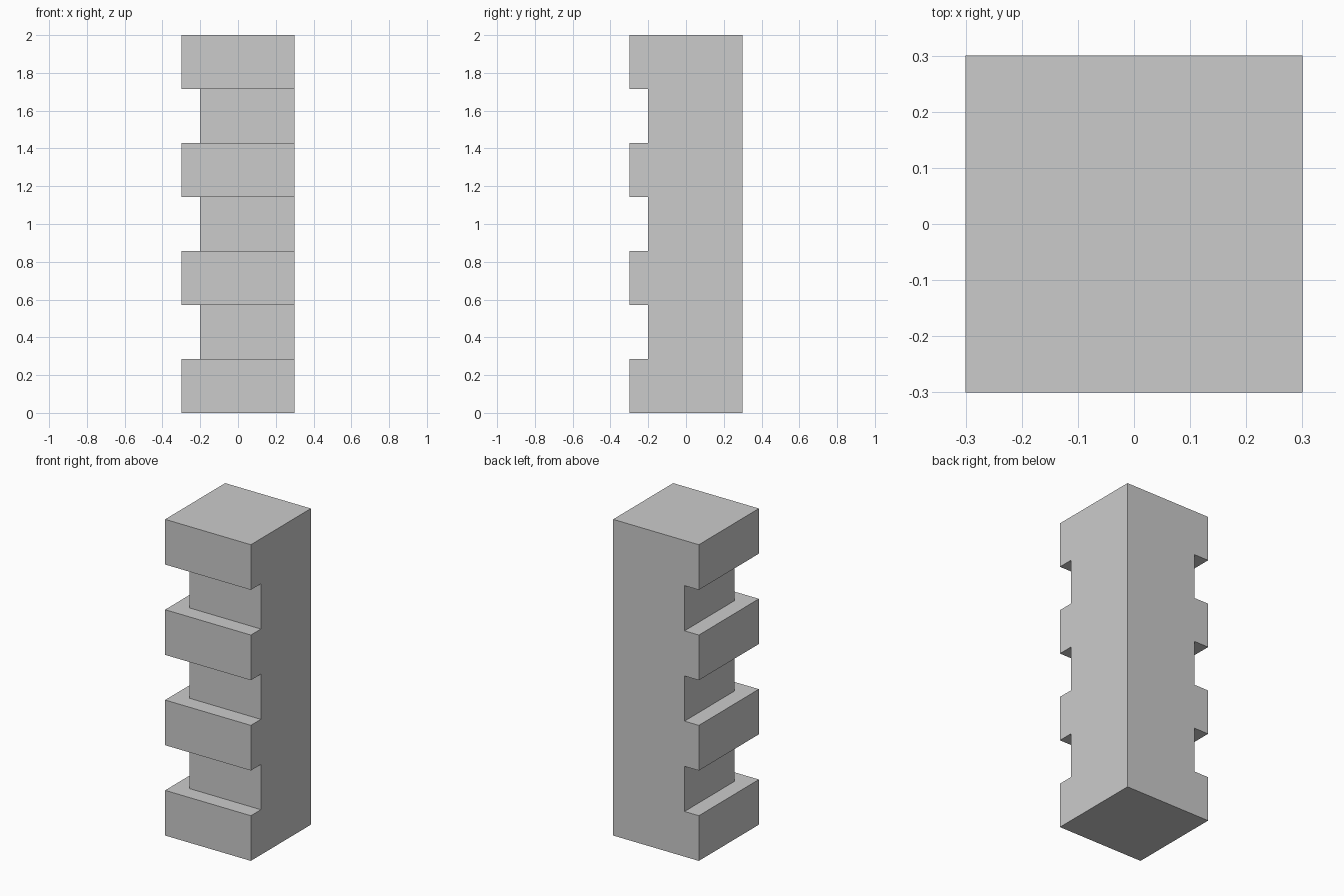
import bpy, bmesh

if "Cube" in bpy.data.objects:
    bpy.data.objects.remove(bpy.data.objects["Cube"])

HALF, DEPTH, HEIGHT, BANDS = 0.3, 0.1, 2.0, 7
STEP = HEIGHT / BANDS


def add_prism(bm, outline, z0, z1):
    face = bm.faces.new([bm.verts.new((x, y, z0)) for x, y in outline])
    top = bmesh.ops.extrude_face_region(bm, geom=[face])["geom"]
    verts = [v for v in top if isinstance(v, bmesh.types.BMVert)]
    bmesh.ops.translate(bm, verts=verts, vec=(0, 0, z1 - z0))


def make_object(name, prisms):
    bm = bmesh.new()
    for outline, z0, z1 in prisms:
        add_prism(bm, outline, z0, z1)
    bmesh.ops.recalc_face_normals(bm, faces=bm.faces[:])
    mesh = bpy.data.meshes.new(name)
    bm.to_mesh(mesh)
    bm.free()
    obj = bpy.data.objects.new(name, mesh)
    bpy.context.collection.objects.link(obj)
    return obj


# Square pillar
h = HALF
pillar = make_object("corner_pillar", [([(-h, -h), (h, -h), (h, h), (-h, h)], 0, HEIGHT)])

# L-shaped grooves wrapping the front and left faces on every second band
i, o = HALF - DEPTH, HALF + 0.1
ell = [(-o, -o), (o, -o), (o, -i), (-i, -i), (-i, o), (-o, o)]
cutter = make_object("groove_cutter", [(ell, k * STEP, (k + 1) * STEP) for k in range(1, BANDS, 2)])
cutter.hide_render = True

cut = pillar.modifiers.new("grooves", "BOOLEAN")
cut.operation = "DIFFERENCE"
cut.solver = "EXACT"
cut.object = cutter
bpy.context.view_layer.objects.active = pillar
bpy.ops.object.modifier_apply(modifier=cut.name)
bpy.data.objects.remove(cutter)
